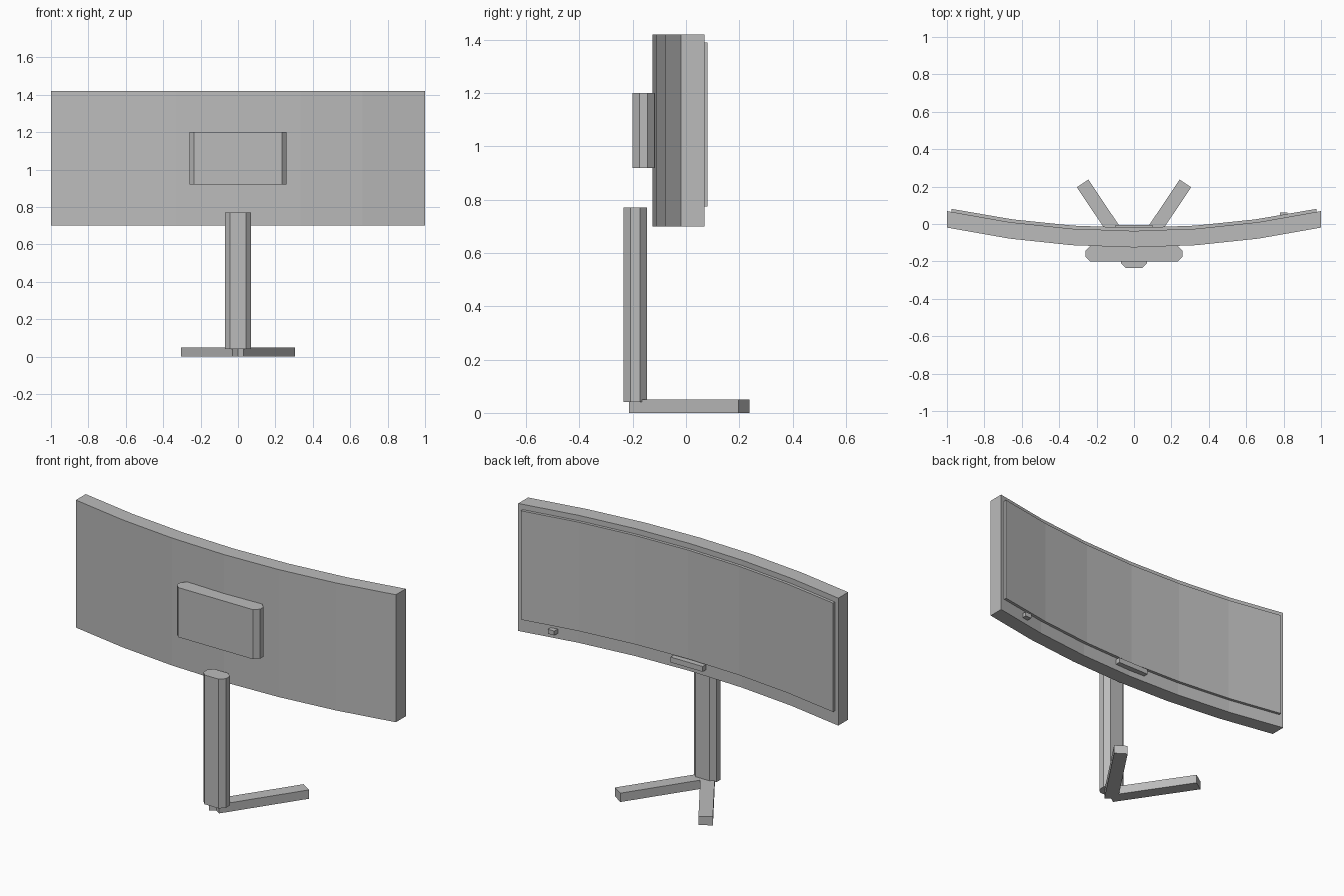
import bpy
import bmesh
from mathutils import Vector

old = bpy.data.objects.get("Cube")
if old:
    bpy.data.objects.remove(old, do_unlink=True)

grey = bpy.data.materials.new("neutral grey")
grey.use_nodes = True
colour = (0.5, 0.5, 0.5, 1)
grey.diffuse_color = colour
grey.node_tree.nodes["Principled BSDF"].inputs["Base Color"].default_value = colour


def prism(name, outline, z0, z1):
    """Extrude a plan outline of (x, y) points from z0 up to z1."""
    bm = bmesh.new()
    base = bm.faces.new([bm.verts.new((x, y, z0)) for x, y in outline])
    top = bmesh.ops.extrude_face_region(bm, geom=[base])["geom"]
    verts = [v for v in top if isinstance(v, bmesh.types.BMVert)]
    bmesh.ops.translate(bm, vec=(0, 0, z1 - z0), verts=verts)
    bmesh.ops.recalc_face_normals(bm, faces=bm.faces)
    mesh = bpy.data.meshes.new(name)
    bm.to_mesh(mesh)
    bm.free()
    mesh.materials.append(grey)
    obj = bpy.data.objects.new(name, mesh)
    bpy.context.collection.objects.link(obj)
    return obj


def bent_slab(name, half, y0, y1, z0, z1, segments=6):
    """Curved slab whose ends sweep towards +y."""
    xs = [half * (2 * i / segments - 1) for i in range(segments + 1)]
    near = [(x, y0 + 0.106 * x * x) for x in xs]
    far = [(x, y1 + 0.106 * x * x) for x in reversed(xs)]
    prism(name, near + far, z0, z1)


def chamfered(name, half, y0, y1, c, z0, z1):
    """Upright block with its four vertical edges cut off."""
    right = [(half - c, y0), (half, y0 + c), (half, y1 - c), (half - c, y1)]
    prism(name, right + [(-x, y) for x, y in reversed(right)], z0, z1)


def box(name, x0, x1, y0, y1, z0, z1):
    prism(name, [(x0, y0), (x1, y0), (x1, y1), (x0, y1)], z0, z1)


# Curved display
bent_slab("display_housing", 1.0, -0.125, -0.037, 0.70, 1.42)
bent_slab("screen", 0.975, -0.05, -0.02, 0.775, 1.39)

# Controls on the lower bezel
box("sensor_bar", -0.1, 0.1, -0.05, -0.005, 0.735, 0.765)
box("control_knob", 0.78, 0.82, 0.02, 0.062, 0.73, 0.755)

# Rear mount and stand column
chamfered("rear_mount", 0.26, -0.2, -0.118, 0.026, 0.92, 1.2)
chamfered("stand_column", 0.07, -0.235, -0.147, 0.026, 0.04, 0.77)

# Splayed feet
for side, name in ((1, "left_foot"), (-1, "right_foot")):
    start = Vector((0, -0.193))
    end = Vector((0.275 * side, 0.217))
    along = (end - start).normalized()
    across = Vector((-along.y, along.x)) * 0.037
    prism(name, [start - across, end - across, end + across, start + across], 0, 0.05)
